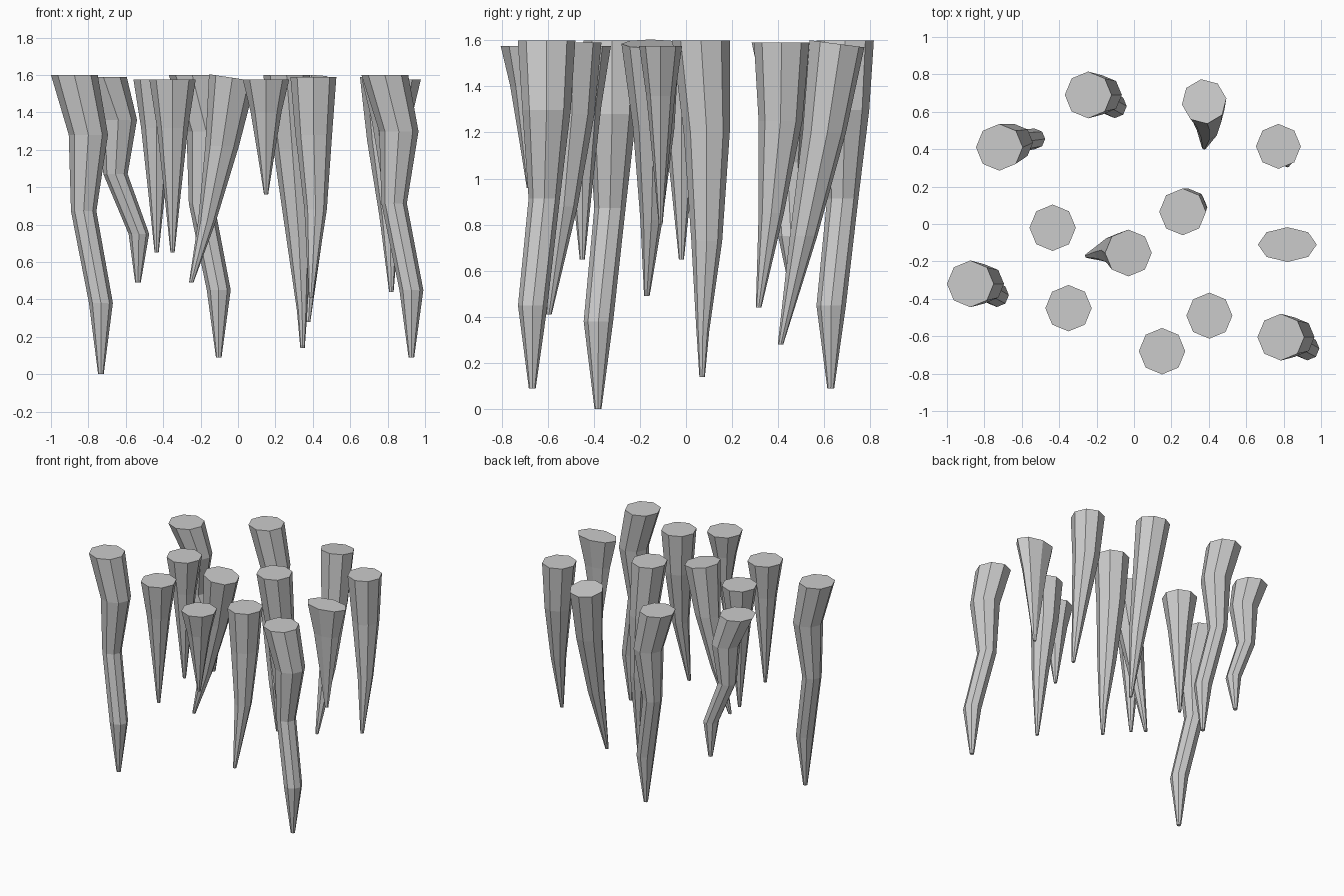
import bpy, bmesh, math

if "Cube" in bpy.data.objects:
    bpy.data.objects.remove(bpy.data.objects["Cube"])

SIDES = 8

def spike(name, rings, stretch=(1, 1), tilt=(0, 0), turn=0):
    """Loft octagonal rings (x, y, z, radius) from root to tip; tilt slopes the root face."""
    bm = bmesh.new()
    loops = []
    for n, (x, y, z, r) in enumerate(rings):
        loop = []
        for i in range(SIDES):
            a = math.tau * i / SIDES + math.radians(turn)
            dx, dy = r * math.cos(a) * stretch[0], r * math.sin(a) * stretch[1]
            dz = dx * tilt[0] + dy * tilt[1] if n == 0 else 0
            loop.append(bm.verts.new((x + dx, y + dy, z + dz)))
        loops.append(loop)
    for a, b in zip(loops, loops[1:]):
        for i in range(SIDES):
            j = (i + 1) % SIDES
            bm.faces.new((a[i], b[i], b[j], a[j]))
    bm.faces.new(loops[0])
    bm.faces.new(loops[-1][::-1])
    bmesh.ops.recalc_face_normals(bm, faces=bm.faces)
    me = bpy.data.meshes.new(name)
    bm.to_mesh(me)
    bm.free()
    bpy.context.collection.objects.link(bpy.data.objects.new(name, me))

# Long crooked stalactites: one zigzag profile (dx, dy, depth share, radius)
ZIGZAG = [(0, 0, 0, .125), (.075, 0, .2, .105), (.05, -.01, .455, .068),
          (.142, -.06, .762, .064), (.142, -.062, 1, .015)]
for k, (x, y, tip) in enumerate([(-.875, -.32, 0), (-.245, .69, .09), (.785, -.605, .09)]):
    spike(f"crooked_stalactite_{k + 1}",
          [(x + dx, y + dy, 1.6 - (1.6 - tip) * t, r) for dx, dy, t, r in ZIGZAG])
spike("short_crooked_stalactite",
      [(-.72, .41, 1.59, .125), (-.64, .435, 1.36, .1), (-.655, .44, 1.07, .065),
       (-.53, .455, .75, .055), (-.535, .47, .49, .015)])

# Straight flared stalactites: (depth share, radius)
FLARE = [(0, .124), (.28, .083), (.65, .045), (1, .011)]
for k, (x, y, tip, st) in enumerate([(-.435, -.02, .65, (1, 1)), (-.35, -.45, .65, (1, 1)),
                                     (.15, -.68, .96, (1, 1)), (.82, -.11, .8, (1.27, .75))]):
    spike(f"straight_stalactite_{k + 1}",
          [(x, y, 1.575 - (1.575 - tip) * t, r) for t, r in FLARE], st)

# Leaning and gently curved stalactites
spike("leaning_stalactite_1",
      [(-.03, -.155, 1.585, .125), (-.085, -.14, 1.22, .09), (-.165, -.15, .82, .048),
       (-.25, -.17, .49, .012)], tilt=(-.15, 0))
spike("leaning_stalactite_2",
      [(.375, .655, 1.585, .12), (.39, .6, 1.2, .095), (.395, .51, .75, .06),
       (.375, .41, .28, .012)], tilt=(0, -.13), turn=8)
spike("curved_stalactite_1",
      [(.26, .065, 1.6, .125), (.29, .09, 1.2, .1), (.325, .09, .73, .067),
       (.343, .073, .34, .028), (.345, .07, .14, .012)])
spike("curved_stalactite_2",
      [(.403, -.49, 1.59, .123), (.405, -.495, 1.28, .098), (.415, -.53, .88, .06),
       (.39, -.595, .41, .012)])
spike("curved_stalactite_3",
      [(.772, .415, 1.59, .12), (.785, .41, 1.25, .095), (.81, .37, .85, .055),
       (.82, .315, .44, .012)])
